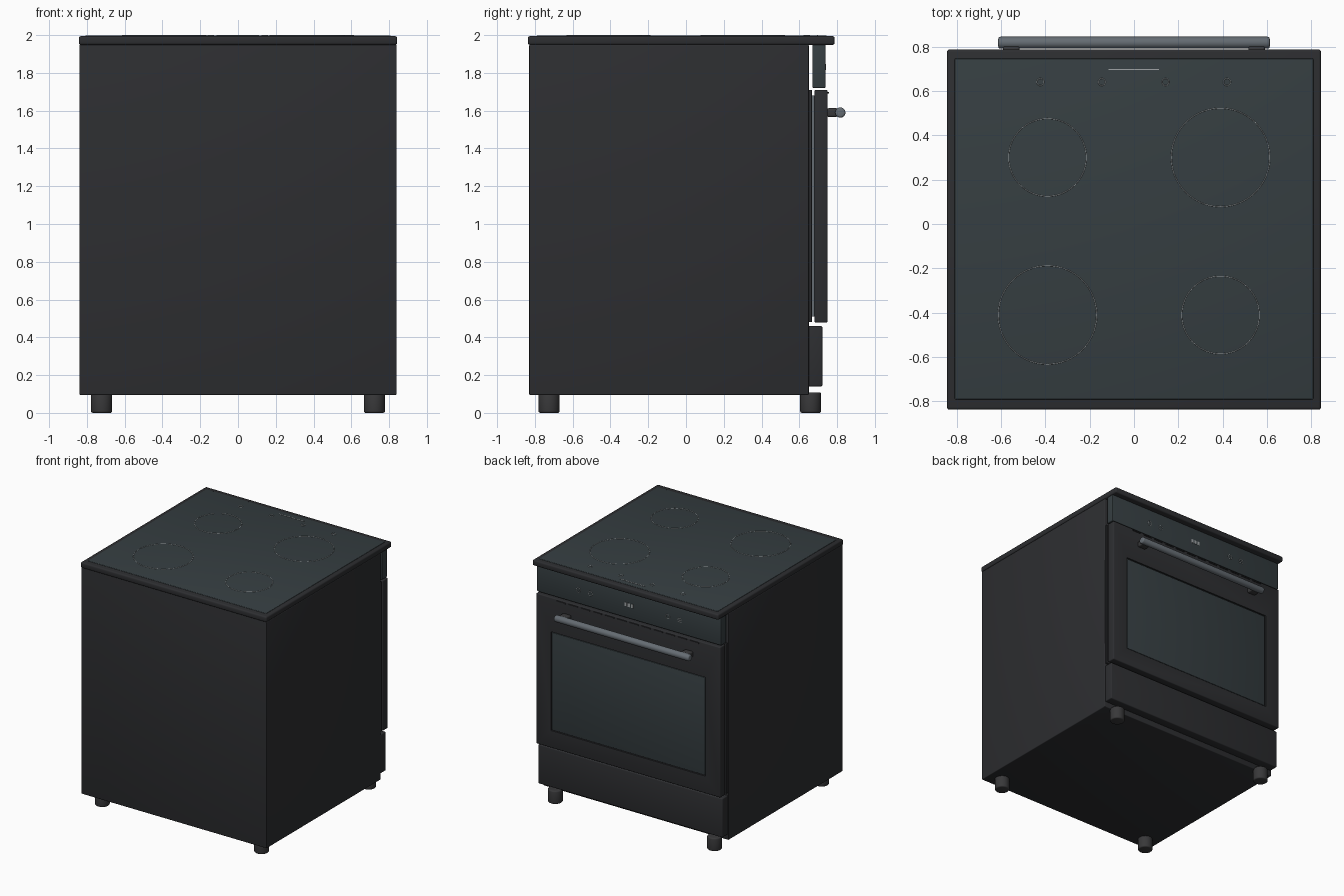
import bpy
import math

if "Cube" in bpy.data.objects:
    bpy.data.objects.remove(bpy.data.objects["Cube"])


def mat(name, c):
    m = bpy.data.materials.new(name)
    m.diffuse_color = (*c, 1)
    m.use_nodes = True
    m.node_tree.nodes["Principled BSDF"].inputs["Base Color"].default_value = m.diffuse_color
    return m


BLACK = mat("black_enamel", (0.026, 0.027, 0.03))
GLASS = mat("dark_glass", (0.036, 0.048, 0.053))
FOOT = mat("rubber", (0.04, 0.04, 0.042))
STEEL = mat("steel", (0.13, 0.15, 0.17))
MARK = mat("marking", (0.35, 0.37, 0.38))


def finish(o, name, m, bevel=0, seg=3):
    o.name = name
    o.data.materials.append(m)
    if bevel:
        b = o.modifiers.new("bevel", 'BEVEL')
        b.width, b.segments = bevel, seg
        b.limit_method = 'ANGLE'
        bpy.ops.object.modifier_apply(modifier="bevel")
    bpy.ops.object.shade_smooth_by_angle(angle=math.radians(40))
    return o


def box(name, x, y, z, m, bevel=0.0):
    """Box from (min, max) ranges on each axis."""
    r = (x, y, z)
    bpy.ops.mesh.primitive_cube_add(size=1, location=[(a + b) / 2 for a, b in r])
    o = bpy.context.object
    o.scale = [b - a for a, b in r]
    bpy.ops.object.transform_apply(location=False, rotation=False, scale=True)
    return finish(o, name, m, bevel)


def cyl(name, loc, r, h, m, bevel=0.0, rot=(0, 0, 0)):
    bpy.ops.mesh.primitive_cylinder_add(vertices=40, radius=r, depth=h, location=loc, rotation=rot)
    return finish(bpy.context.object, name, m, bevel)


def ring(name, loc, r, thick, m, rot=(0, 0, 0)):
    bpy.ops.mesh.primitive_torus_add(major_radius=r, minor_radius=thick, major_segments=64,
                                     minor_segments=6, location=loc, rotation=rot)
    return finish(bpy.context.object, name, m)


# Body
box("body", (-0.84, 0.84), (-0.83, 0.65), (0.095, 1.95), BLACK, 0.006)

# Cooktop: rim slab and glass plate
box("cooktop_rim", (-0.843, 0.843), (-0.837, 0.787), (1.948, 1.995), BLACK, 0.012)
box("cooktop_glass", (-0.808, 0.808), (-0.79, 0.745), (1.97, 1.998), GLASS, 0.003)

# Cooking zones and touch marks
for i, (x, y, r) in enumerate([(-0.39, 0.30, 0.175), (0.39, 0.30, 0.222),
                               (-0.39, -0.41, 0.222), (0.39, -0.41, 0.175)]):
    ring(f"cooking_zone_{i}", (x, y, 1.998), r, 0.0018, MARK)
for i, x in enumerate((-0.422, -0.145, 0.142, 0.419)):
    ring(f"touch_mark_{i}", (x, 0.64, 1.998), 0.016, 0.0018, MARK)
box("touch_slider", (-0.115, 0.112), (0.693, 0.699), (1.996, 2.0), MARK)

# Control panel with flat symbols
box("control_panel", (-0.835, 0.835), (0.67, 0.738), (1.72, 1.95), GLASS, 0.006)
facing = (math.pi / 2, 0, 0)
for i, x in enumerate((0.46, 0.35, -0.35)):
    ring(f"panel_mark_{i}", (x, 0.738, 1.83), 0.018, 0.002, MARK, facing)
for i in range(3):
    z = 1.83 + (i - 1) * 0.014
    box(f"menu_line_{i}", (-0.478, -0.442), (0.736, 0.741), (z - 0.002, z + 0.002), MARK)
for i in (-1, 0, 1):
    box(f"display_segment_{i + 1}", (i * 0.03 - 0.01, i * 0.03 + 0.01), (0.736, 0.741),
        (1.815, 1.845), MARK)

# Oven door: inner panel, seal, outer frame with window opening, window glass
box("door_inner_panel", (-0.835, 0.835), (0.648, 0.667), (0.48, 1.71), BLACK, 0.004)
box("door_seal", (-0.80, 0.80), (0.66, 0.69), (0.51, 1.68), STEEL)
door = box("door", (-0.835, 0.835), (0.68, 0.75), (0.478, 1.71), BLACK, 0.008)
cutter = box("window_cutter", (-0.70, 0.70), (0.738, 0.80), (0.62, 1.43), BLACK)
cutter.hide_render = True
mod = door.modifiers.new("window", 'BOOLEAN')
mod.operation, mod.solver, mod.object = 'DIFFERENCE', 'EXACT', cutter
bpy.context.view_layer.objects.active = door
bpy.ops.object.modifier_apply(modifier="window")
bpy.data.objects.remove(cutter)
box("door_window", (-0.694, 0.694), (0.73, 0.746), (0.626, 1.424), GLASS, 0.004)

# Vent slits along the top of the door
for i in range(12):
    x = -0.605 + i * 0.11
    box(f"door_vent_{i}", (x - 0.04, x + 0.04), (0.745, 0.757), (1.692, 1.70), BLACK)

# Handle and mounts
cyl("handle", (0, 0.817, 1.59), 0.027, 1.224, STEEL, 0.01, (0, math.pi / 2, 0))
for s in (-1, 1):
    x = s * 0.553
    box("handle_mount", (x - 0.037, x + 0.037), (0.745, 0.805), (1.567, 1.613), FOOT, 0.01)

# Drawer
box("drawer", (-0.835, 0.835), (0.645, 0.722), (0.14, 0.46), BLACK, 0.008)

# Feet
for s in (-1, 1):
    cyl("rear_foot", (s * 0.722, -0.725, 0.053), 0.056, 0.106, FOOT, 0.01)
    cyl("front_foot", (s * 0.722, 0.66, 0.054), 0.056, 0.108, FOOT, 0.01)
